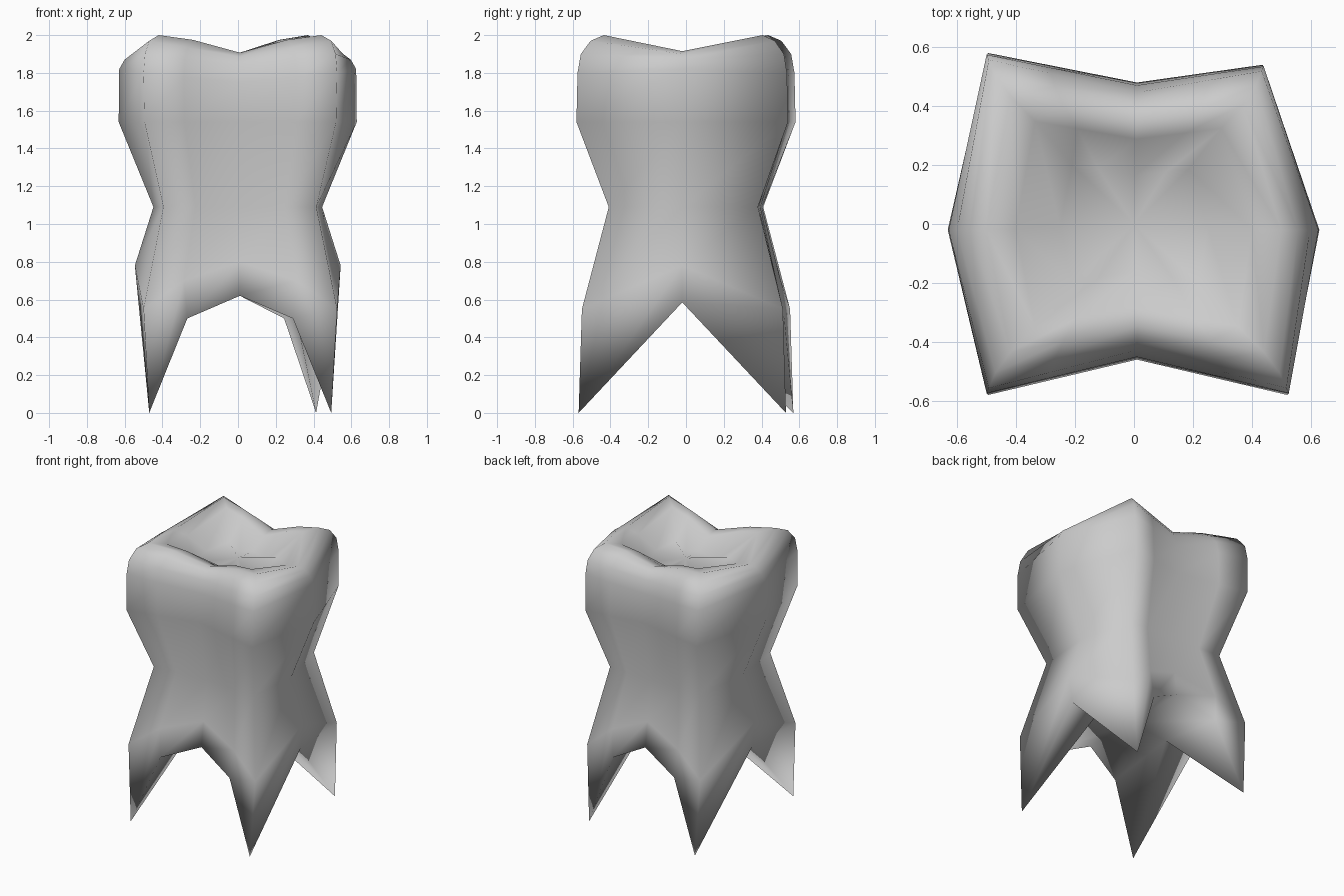
import bpy, bmesh

if "Cube" in bpy.data.objects:
    bpy.data.objects.remove(bpy.data.objects["Cube"])

# Widest crown outline, counter-clockwise from front-left: corners (C), front/back mids (M), side mids (S)
outline = [("C", -.50, -.58), ("M", .01, -.46), ("C", .525, -.58), ("S", .632, -.02),
           ("C", .44, .54), ("M", .01, .48), ("C", -.50, .58), ("S", -.635, -.02)]

# Vertical profiles, bottom to top: (x scale, y scale, height)
profiles = {
    "C": [(.94, .98, 0), (1, .95, .55), (.79, .705, 1.09), (.99, 1, 1.54),
          (1, .99, 1.80), (.985, .96, 1.90), (.94, .87, 1.97), (.84, .75, 2.0)],
    "M": [(1, .95, .62), (1, .90, .80), (1, .82, 1.09), (1, 1, 1.54),
          (1, .98, 1.75), (1, .93, 1.84), (1, .86, 1.885), (1, .75, 1.907)],
    "S": [(.82, 1, .585), (.86, 1, .78), (.705, 1, 1.09), (.995, 1, 1.54),
          (.99, 1, 1.82), (.945, 1, 1.87), (.88, 1, 1.90), (.79, 1, 1.915)],
}
step_heights = {0: .50, 1: .70, 7: 1.975}   # heights of the in-between points


def level_points(level):
    """Ring of 12 points: the outline plus in-between points on the front and back."""
    base = []
    for kind, x, y in outline:
        sx, sy, z = profiles[kind][level]
        base.append((kind, (x * sx, y * sy, z)))
    ring = []
    for i, (kind, p) in enumerate(base):
        ring.append(p)
        kind2, q = base[(i + 1) % len(base)]
        if {kind, kind2} == {"C", "M"}:
            f = .42 if kind == "C" else .58
            mid = [a + (b - a) * f for a, b in zip(p, q)]
            mid[2] = step_heights.get(level, mid[2])
            ring.append(tuple(mid))
    return ring


bm = bmesh.new()
rings = [[bm.verts.new(p) for p in level_points(k)] for k in range(8)]

# Chewing surface: broad rim, then a sunken inner ring, lowest at the four pits
rim = rings[-1]
rings.append([bm.verts.new((v.co.x * .80, v.co.y * .80, v.co.z - .02)) for v in rim])
basin = []
for i, v in enumerate(rim):
    z = 1.78 if i in (1, 3, 7, 9) else 1.82
    basin.append(bm.verts.new((v.co.x * .50, v.co.y * .46, z)))
rings.append(basin)

# Walls
n = len(rings[0])
for lower, upper in zip(rings, rings[1:]):
    for i in range(n):
        j = (i + 1) % n
        bm.faces.new((lower[i], lower[j], upper[j], upper[i]))

# Basin floor
centre = bm.verts.new((0, 0, 1.835))
for i in range(n):
    bm.faces.new((basin[i], basin[(i + 1) % n], centre))

# Underside: vault between the roots, with a hollow face inside each root
r = rings[0]
left, mid, right = (bm.verts.new((x, -.02, z)) for x, z in ((-.29, .59), (.01, .62), (.29, .59)))
for inner, side, tips in ((left, 11, ((0, 1), (10, 9))), (right, 5, ((4, 3), (6, 7)))):
    for tip, step in tips:
        bm.faces.new((r[tip], r[step], inner))
        bm.faces.new((r[tip], inner, r[side]))
        arch = 2 if step < 5 else 8
        bm.faces.new((r[step], r[arch], mid, inner))

bmesh.ops.recalc_face_normals(bm, faces=bm.faces)
for f in bm.faces:
    f.smooth = True
mesh = bpy.data.meshes.new("tooth")
bm.to_mesh(mesh)
bm.free()
tooth = bpy.data.objects.new("tooth", mesh)
bpy.context.collection.objects.link(tooth)
